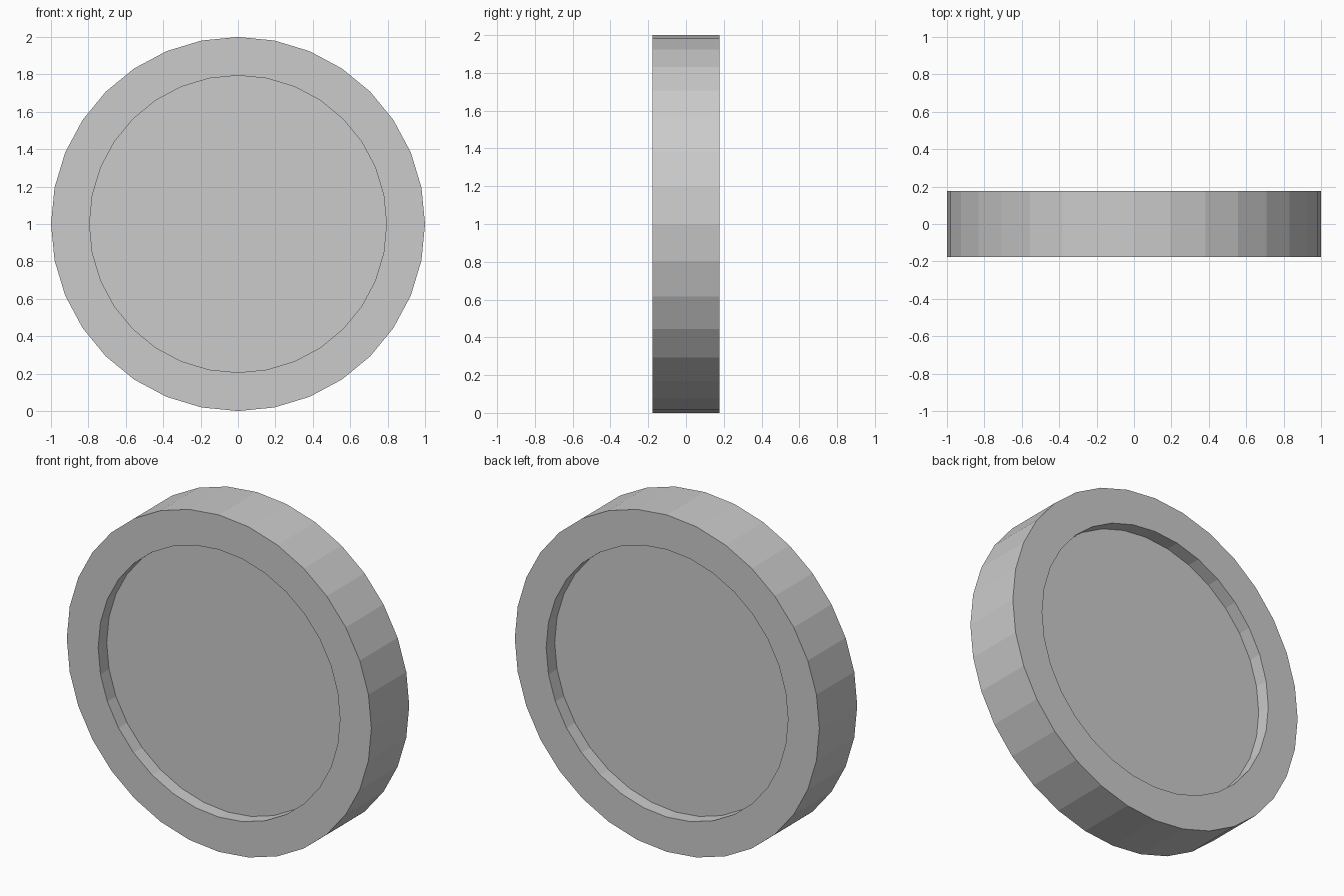
import bpy
import bmesh
from math import radians
from mathutils import Matrix, Vector

cube = bpy.data.objects.get("Cube")
if cube:
    bpy.data.objects.remove(cube, do_unlink=True)

SIDES = 32
RADIUS = 1.0
THICKNESS = 0.355
RECESS_RADIUS = 0.794
RECESS_DEPTH = 0.08

# Plain grey material
grey = bpy.data.materials.new("light_grey")
grey.use_nodes = True
colour = (0.6, 0.6, 0.6, 1)
grey.diffuse_color = colour
grey.node_tree.nodes["Principled BSDF"].inputs["Base Color"].default_value = colour

# Thick disc lying flat
bm = bmesh.new()
bmesh.ops.create_cone(bm, cap_ends=True, segments=SIDES,
                      radius1=RADIUS, radius2=RADIUS, depth=THICKNESS)

# Flat rim and shallow round recess on both faces
for cap in [f for f in bm.faces if len(f.verts) == SIDES]:
    inward = Vector((0, 0, -1 if cap.calc_center_median().z > 0 else 1))
    inner = bmesh.ops.extrude_discrete_faces(bm, faces=[cap])["faces"][0]
    for v in inner.verts:
        v.co.x *= RECESS_RADIUS / RADIUS
        v.co.y *= RECESS_RADIUS / RADIUS
    floor = bmesh.ops.extrude_discrete_faces(bm, faces=[inner])["faces"][0]
    bmesh.ops.translate(bm, verts=list(floor.verts), vec=inward * RECESS_DEPTH)

# Stand the disc upright on its edge
bmesh.ops.transform(bm, verts=bm.verts[:],
                    matrix=Matrix.Translation((0, 0, RADIUS)) @ Matrix.Rotation(radians(90), 4, "X"))
bmesh.ops.recalc_face_normals(bm, faces=bm.faces[:])

mesh = bpy.data.meshes.new("recessed_disc")
bm.to_mesh(mesh)
bm.free()
mesh.materials.append(grey)
disc = bpy.data.objects.new("recessed_disc", mesh)
bpy.context.collection.objects.link(disc)
